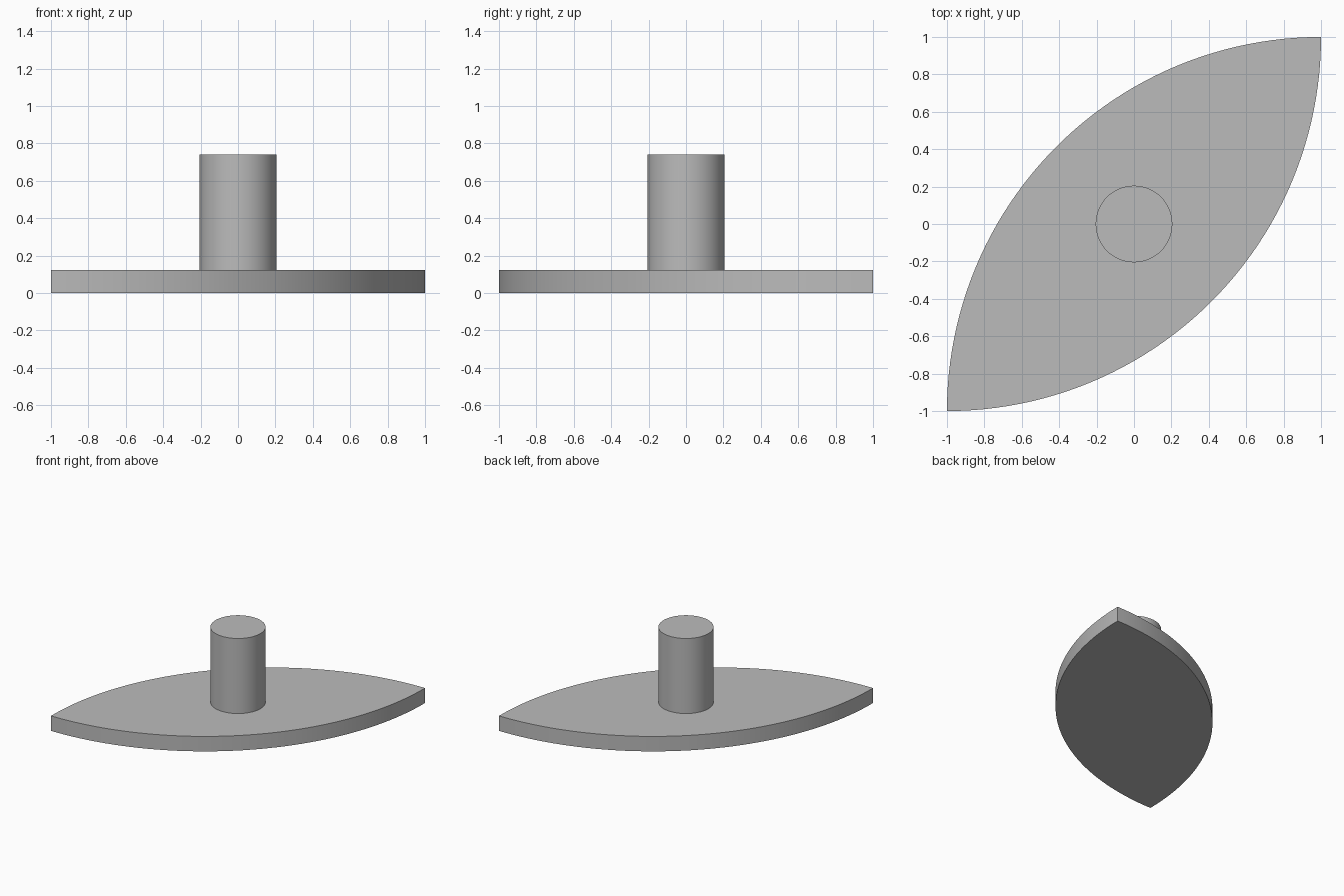
import bpy, bmesh
from math import sin, cos, pi

cube = bpy.data.objects.get("Cube")
if cube:
    bpy.data.objects.remove(cube, do_unlink=True)

grey = bpy.data.materials.new("plain grey")
grey.use_nodes = True
colour = (0.5, 0.5, 0.5, 1)
grey.diffuse_color = colour
grey.node_tree.nodes["Principled BSDF"].inputs["Base Color"].default_value = colour


def extrude_outline(name, outline, bottom, top):
    """Closed solid from a flat outline, smooth round its curved wall."""
    bm = bmesh.new()
    base = bm.faces.new([bm.verts.new((x, y, bottom)) for x, y in outline])
    up = bmesh.ops.extrude_face_region(bm, geom=[base], use_keep_orig=True)
    moved = [v for v in up["geom"] if isinstance(v, bmesh.types.BMVert)]
    bmesh.ops.translate(bm, verts=moved, vec=(0, 0, top - bottom))
    bmesh.ops.recalc_face_normals(bm, faces=bm.faces)
    mesh = bpy.data.meshes.new(name)
    bm.to_mesh(mesh)
    bm.free()
    mesh.materials.append(grey)
    obj = bpy.data.objects.new(name, mesh)
    bpy.context.collection.objects.link(obj)
    bpy.ops.object.select_all(action="DESELECT")
    obj.select_set(True)
    bpy.context.view_layer.objects.active = obj
    bpy.ops.object.shade_smooth_by_angle(angle=pi / 6)
    return obj


def arc(cx, cy, radius, start, sweep, steps):
    """Points along an arc, leaving out its end point."""
    angles = [start + sweep * i / steps for i in range(steps)]
    return [(cx + radius * cos(a), cy + radius * sin(a)) for a in angles]


# Leaf-shaped plate: two quarter circles meeting at opposite corners
leaf = arc(-1, 1, 2, -pi / 2, pi / 2, 48) + arc(1, -1, 2, pi / 2, pi / 2, 48)
extrude_outline("leaf_plate", leaf, 0, 0.123)

# Round post standing on the plate
extrude_outline("round_post", arc(0, 0, 0.205, 0, 2 * pi, 64), 0.123, 0.74)
